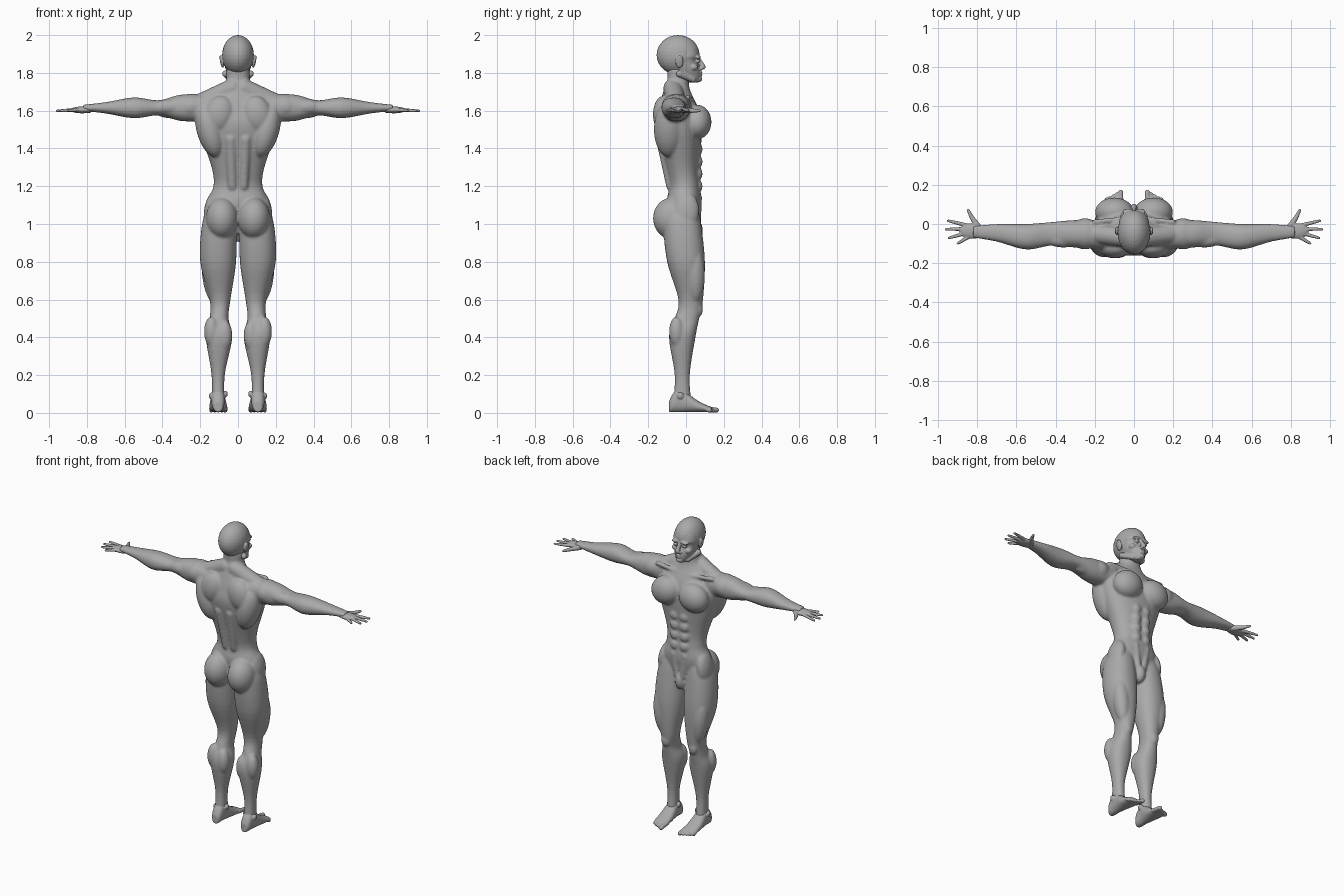
import bpy
import bmesh
import math
from mathutils import Vector, Matrix

default = bpy.data.objects.get("Cube")
if default:
    bpy.data.objects.remove(default)

GREY = (0.4, 0.4, 0.4, 1)
skin = bpy.data.materials.new("plain grey")
skin.use_nodes = True
skin.diffuse_color = GREY
skin.node_tree.nodes["Principled BSDF"].inputs["Base Color"].default_value = GREY


def curve_through(rows, steps=5):
    """Smoothly interpolate between neighbouring rows."""
    rows = [Vector(row) for row in rows]
    padded = [rows[0], *rows, rows[-1]]
    fine = []
    for before, start, end, after in zip(padded, padded[1:], padded[2:], padded[3:]):
        leave, arrive = (end - before) / 2, (after - start) / 2
        for step in range(steps):
            t = step / steps
            ease = t * t * (3 - 2 * t)
            fine.append(start.lerp(end, ease) + leave * t * (1 - t) ** 2 - arrive * t * t * (1 - t))
    return fine + [rows[-1]]


def loft(bm, axis, rows, power=2.2, sides=32):
    """Tube along an axis; each row is position, then low/high extents of the other two axes."""
    def rounded(value):
        return math.copysign(abs(value) ** (2 / power), value)

    rings = []
    for position, a_low, a_high, b_low, b_high in curve_through(rows):
        ring = []
        for side in range(sides):
            angle = math.tau * side / sides
            across = (1 + rounded(math.cos(angle))) / 2
            along = (1 + rounded(math.sin(angle))) / 2
            point = [a_low + across * (a_high - a_low), b_low + along * (b_high - b_low)]
            point.insert("xyz".index(axis), position)
            ring.append(bm.verts.new(point))
        rings.append(ring)
    faces = [bm.faces.new(rings[0]), bm.faces.new(rings[-1])]
    for low, high in zip(rings, rings[1:]):
        for side in range(sides):
            other = (side + 1) % sides
            faces.append(bm.faces.new((low[side], low[other], high[other], high[side])))
    bmesh.ops.recalc_face_normals(bm, faces=faces)


def blob(bm, centre, radii, tilt=0):
    """Ellipsoid, leaning sideways by a tilt in degrees."""
    matrix = (Matrix.Translation(centre) @ Matrix.Rotation(math.radians(tilt), 4, "Y")
              @ Matrix.Diagonal((*radii, 1)))
    bmesh.ops.create_uvsphere(bm, u_segments=24, v_segments=16, radius=1, matrix=matrix)


def capsule(bm, start, end, start_radius, end_radius):
    """Tapered rod with round ends."""
    start, end = Vector(start), Vector(end)
    way = end - start
    turn = way.to_track_quat("Z", "Y").to_matrix().to_4x4()
    bmesh.ops.create_cone(bm, cap_ends=True, segments=16, radius1=start_radius,
                          radius2=end_radius, depth=way.length,
                          matrix=Matrix.Translation((start + end) / 2) @ turn)
    for centre, radius in ((start, start_radius), (end, end_radius)):
        blob(bm, centre, (radius, radius, radius))


def mirror(bm):
    """Copy everything so far to the right side."""
    copy = bmesh.ops.duplicate(bm, geom=bm.verts[:] + bm.edges[:] + bm.faces[:])["geom"]
    for vert in copy:
        if isinstance(vert, bmesh.types.BMVert):
            vert.co.x *= -1
    bmesh.ops.reverse_faces(bm, faces=[f for f in copy if isinstance(f, bmesh.types.BMFace)])


def fuse(name, bm, voxel, smoothing):
    """Melt the overlapping shapes into one smooth skin."""
    mesh = bpy.data.meshes.new(name)
    bm.to_mesh(mesh)
    bm.free()
    mesh.materials.append(skin)
    part = bpy.data.objects.new(name, mesh)
    bpy.context.collection.objects.link(part)
    melt = part.modifiers.new("melt", "REMESH")
    melt.mode = "VOXEL"
    melt.voxel_size = voxel
    melt.use_smooth_shade = True
    soften = part.modifiers.new("soften", "SMOOTH")
    soften.factor = 0.5
    soften.iterations = smoothing


# Arm: distance out, back, front, half thickness
body = bmesh.new()
arm_height = 1.615
arm = [(.15, -.13, .02, .07), (.3, -.12, .02, .07), (.42, -.11, .01, .04),
       (.55, -.13, 0, .055), (.7, -.09, 0, .03), (.82, -.07, -.01, .016)]
loft(body, "x", [(out, back, front, arm_height - thick, arm_height + thick)
                 for out, back, front, thick in arm])

# Leg: height, inner side, outer side, back, front
loft(body, "z", [(1.1, .03, .15, -.1, .06), (1, .01, .19, -.12, .08), (.8, .01, .2, -.1, .1),
                 (.6, .04, .15, -.04, .09), (.5, .05, .15, -.06, .07), (.4, .03, .17, -.09, .05),
                 (.2, .07, .14, -.06, .02), (.04, .07, .14, -.07, .03)])

# Paired muscles: centre, radii, tilt
muscles = {
    "chest": ((.1, .06, 1.54), (.1, .075, .09), 20),
    "shoulder": ((.25, -.05, 1.62), (.08, .08, .07), 15),
    "biceps": ((.36, -.04, 1.6), (.08, .04, .04), 0),
    "triceps": ((.36, -.08, 1.62), (.09, .04, .04), 0),
    "side_of_back": ((.15, -.09, 1.5), (.07, .08, .15), 15),
    "shoulder_blade": ((.1, -.12, 1.58), (.08, .055, .1), -15),
    "buttock": ((.085, -.075, 1.03), (.085, .1, .11), 0),
    "hip": ((.14, 0, 1.07), (.04, .07, .1), -8),
    "outer_thigh": ((.14, .05, .73), (.05, .05, .15), 6),
    "kneecap": ((.1, .07, .55), (.03, .02, .04), 0),
    "inner_calf": ((.07, -.05, .41), (.04, .04, .08), 0),
    "outer_calf": ((.14, -.05, .43), (.04, .04, .08), 0),
}
for centre, radii, tilt in muscles.values():
    blob(body, centre, radii, tilt)
for row in range(4):
    blob(body, (.034, .06, 1.2 + row * .065), (.033, .028, .036))   # stomach muscle
capsule(body, (.03, -.07, 1.72), (.2, -.05, 1.64), .05, .05)       # neck to shoulder
capsule(body, (.02, .03, 1.66), (.2, .01, 1.67), .012, .014)       # collarbone
capsule(body, (.03, -.08, 1.2), (.04, -.13, 1.45), .025, .03)      # spine column
capsule(body, (.04, .06, 1.14), (.02, .06, 1), .025, .02)          # lower stomach
mirror(body)

# Trunk and neck: height, half width, back, front
trunk = [(.95, .08, -.05, .05), (1.1, .16, -.1, .08), (1.2, .13, -.09, .075),
         (1.3, .14, -.11, .07), (1.5, .205, -.16, .085), (1.6, .2, -.15, .07),
         (1.7, .1, -.12, .025), (1.75, .066, -.1, .015), (1.82, .062, -.1, .02)]
loft(body, "z", [(height, -half, half, back, front) for height, half, back, front in trunk])
blob(body, (0, .045, .965), (.036, .045, .06))   # groin
fuse("body", body, voxel=.007, smoothing=7)

# Head: paired features first, then the skull and the middle of the face
head = bmesh.new()
blob(head, (.087, -.035, 1.86), (.008, .022, .036), tilt=12)           # ear
blob(head, (.033, .063, 1.862), (.015, .013, .01))                     # eye
blob(head, (.03, .062, 1.885), (.03, .016, .01), tilt=8)               # brow
blob(head, (.047, .04, 1.83), (.022, .024, .018))                      # cheekbone
blob(head, (.012, .078, 1.822), (.01, .013, .009))                     # nostril
capsule(head, (.035, .035, 1.765), (.066, -.035, 1.795), .016, .018)   # jaw
mirror(head)
blob(head, (0, -.042, 1.895), (.084, .114, .105))                      # skull
face = [(1.75, .025, .01, .07), (1.78, .048, -.05, .078), (1.82, .065, -.07, .074),
        (1.865, .074, -.08, .06), (1.89, .078, -.08, .07), (1.93, .07, -.08, .06)]
loft(head, "z", [(height, -half, half, back, front) for height, half, back, front in face])
capsule(head, (0, .066, 1.878), (0, .09, 1.832), .009, .014)           # nose
for lip_height in (1.79, 1.803):
    blob(head, (0, .077, lip_height), (.022, .011, .006))              # lips
blob(head, (0, .07, 1.768), (.022, .016, .015))                        # chin
fuse("head", head, voxel=.004, smoothing=4)

# Hands: palm down, fingers fanned out from the wrist, thumb forward
hands = bmesh.new()
palm_height = 1.604
blob(hands, (.825, -.036, palm_height), (.065, .04, .018))
for finger, length in enumerate((.09, .1, .095, .065)):
    angle = math.radians(14 - 15 * finger)
    way = Vector((math.cos(angle), math.sin(angle), -.05))
    base = Vector((.86 - .002 * finger ** 2, -.005 - .02 * finger, palm_height))
    capsule(hands, base - way * .03, base + way * length / 2, .011, .0095)
    capsule(hands, base + way * length / 2, base + way * length, .0095, .007)
thumb_joint = (.825, .03, 1.6)
capsule(hands, (.79, -.02, palm_height), thumb_joint, .017, .012)
capsule(hands, thumb_joint, (.845, .07, 1.6), .012, .008)
mirror(hands)
fuse("hands", hands, voxel=.004, smoothing=3)

# Foot: position, inner side, outer side, top
feet = bmesh.new()
foot = [(-.09, .085, .125, .06), (-.07, .073, .138, .1), (-.03, .07, .142, .13),
        (.06, .058, .152, .066), (.135, .058, .148, .03)]
loft(feet, "y", [(along, inner, outer, .004, top) for along, inner, outer, top in foot])
for toe in range(5):
    size = .011 if toe else .0145
    across = .068 + .0185 * toe
    reach = .162 - .01 * toe
    capsule(feet, (across, .1, .024), (across, reach, size), size, size * .9)
blob(feet, (.068, -.02, .1), (.014, .018, .018))   # inner ankle
blob(feet, (.142, -.03, .09), (.012, .018, .018))  # outer ankle
mirror(feet)
fuse("feet", feet, voxel=.004, smoothing=4)
